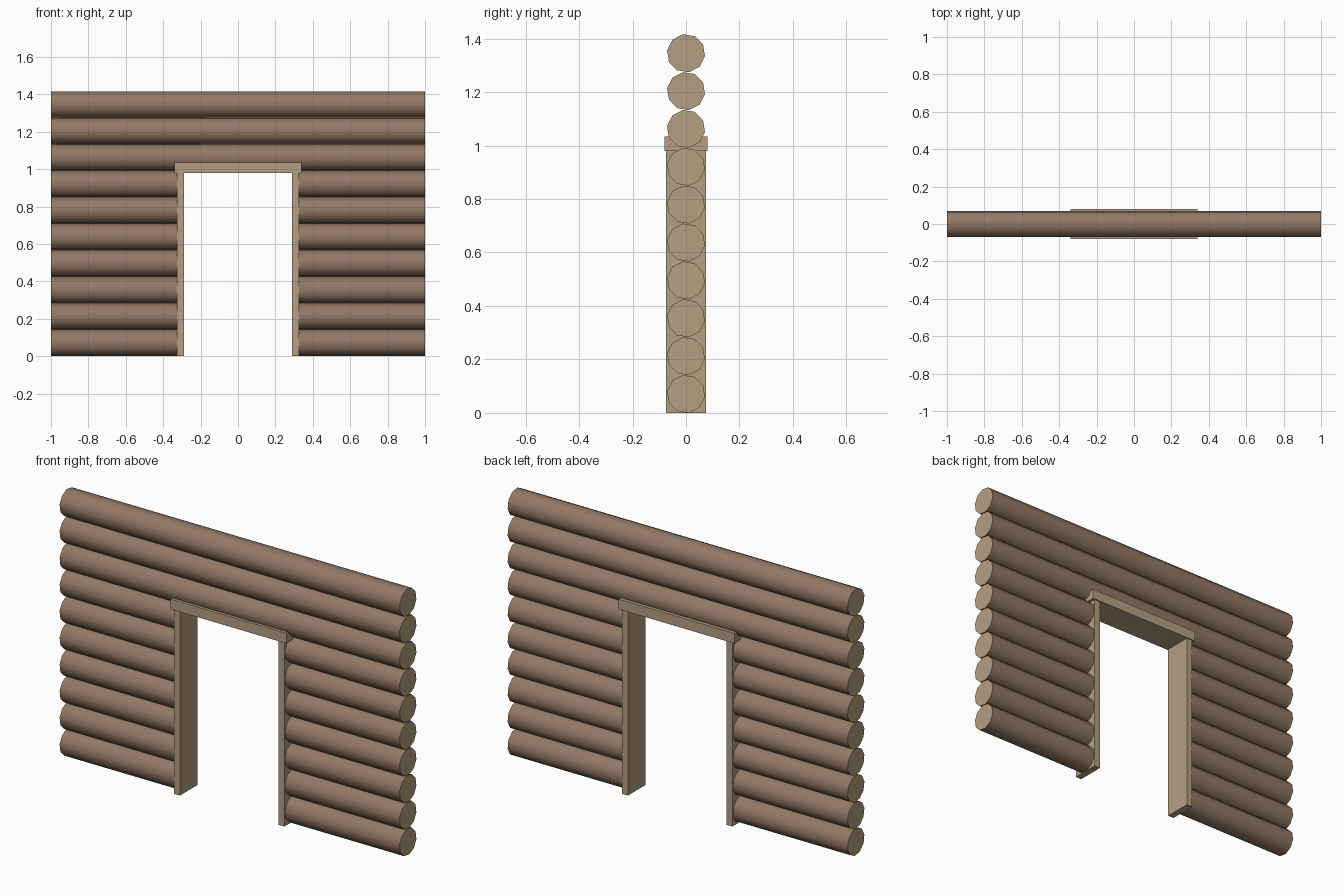
import bpy, bmesh
from math import cos, sin, pi, radians

if "Cube" in bpy.data.objects:
    bpy.data.objects.remove(bpy.data.objects["Cube"])

SIDES, R, ROWS = 10, 0.0717, 10
PITCH = 0.1416
DOOR_ROWS = 7          # rows interrupted by the doorway
ROLL = radians(9)


def material(name, rgb):
    m = bpy.data.materials.new(name)
    m.diffuse_color = (*rgb, 1)
    m.use_nodes = True
    m.node_tree.nodes["Principled BSDF"].inputs["Base Color"].default_value = m.diffuse_color
    return m


bark = material("bark", (0.29, 0.19, 0.13))
timber = material("cut_timber", (0.46, 0.35, 0.22))


def finish(bm, name, mats):
    bmesh.ops.recalc_face_normals(bm, faces=bm.faces)
    me = bpy.data.meshes.new(name)
    bm.to_mesh(me)
    bm.free()
    for m in mats:
        me.materials.append(m)
    ob = bpy.data.objects.new(name, me)
    bpy.context.collection.objects.link(ob)
    return ob


def log(name, x0, x1, z):
    # ten-sided log along x, smooth bark and flat cut ends
    bm = bmesh.new()
    rings = []
    for x in (x0, x1):
        rings.append([bm.verts.new((x, -R * cos(ROLL + 2 * pi * k / SIDES),
                                    z + R * sin(ROLL + 2 * pi * k / SIDES)))
                      for k in range(SIDES)])
    a, b = rings
    for k in range(SIDES):
        j = (k + 1) % SIDES
        bm.faces.new((a[k], a[j], b[j], b[k])).smooth = True
    for ring in rings:
        bm.faces.new(ring).material_index = 1
    for e in bm.edges:
        e.smooth = all(f.material_index == 0 for f in e.link_faces)
    return finish(bm, name, (bark, timber))


def box(name, lo, hi):
    bm = bmesh.new()
    bmesh.ops.create_cube(bm, size=1)
    for v in bm.verts:
        v.co = [(l + h) / 2 + c * (h - l) for l, h, c in zip(lo, hi, v.co)]
    return finish(bm, name, (timber,))


# stacked logs: split beside the doorway, full length above it
for i in range(ROWS):
    z = PITCH * (i + 0.5)
    if i < DOOR_ROWS:
        log(f"left_log_{i + 1}", -1, -0.318, z)
        log(f"right_log_{i + 1}", 0.318, 1, z)
    else:
        log(f"full_log_{i + 1}", -1, 1, z)

# door frame
box("left_jamb", (-0.325, -0.074, 0), (-0.29, 0.074, 0.98))
box("right_jamb", (0.29, -0.074, 0), (0.325, 0.074, 0.98))
box("door_lintel", (-0.34, -0.08, 0.98), (0.34, 0.08, 1.034))
